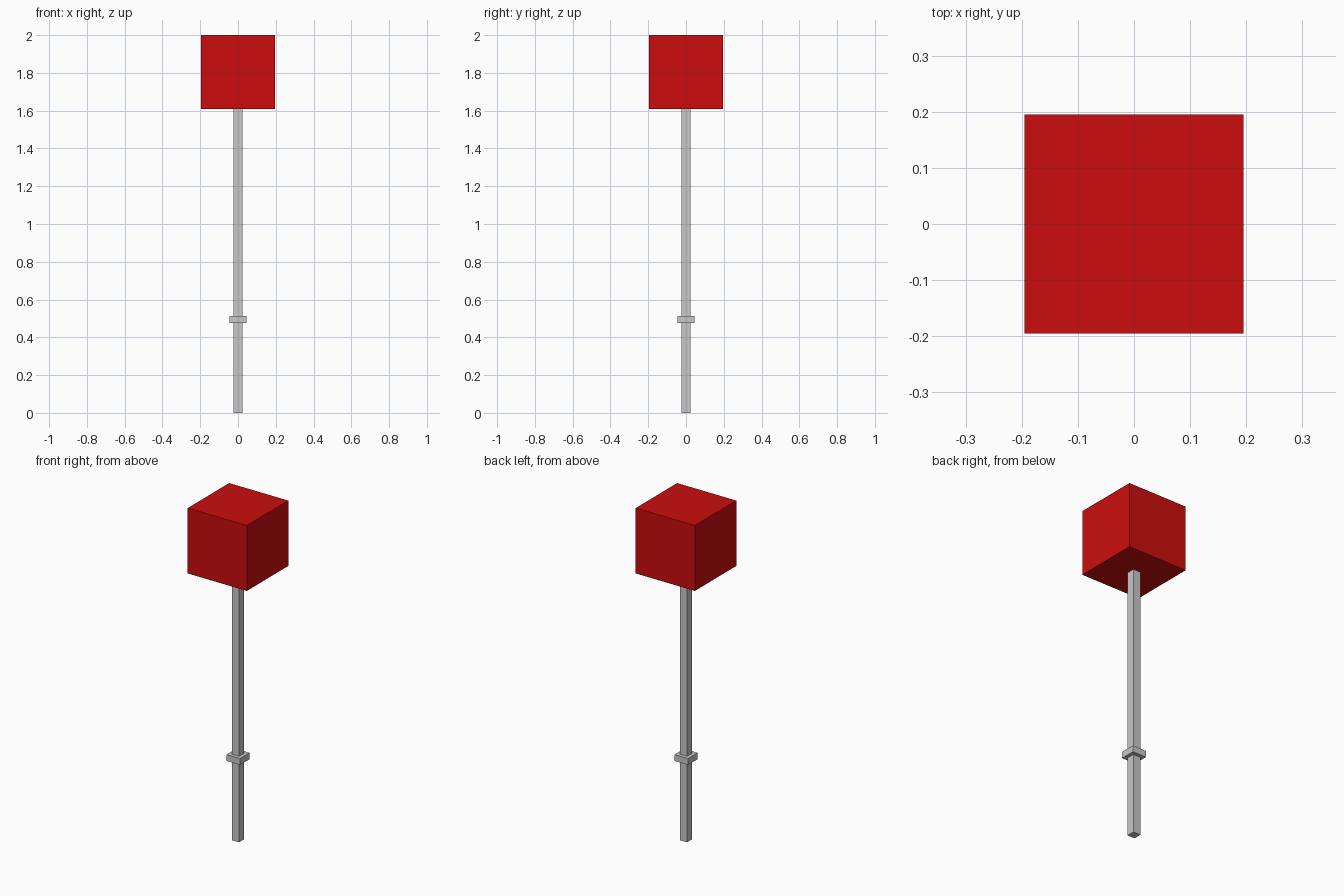
import bpy

cube = bpy.data.objects.get("Cube")
if cube:
    bpy.data.objects.remove(cube, do_unlink=True)


def material(name, rgb):
    mat = bpy.data.materials.new(name)
    mat.use_nodes = True
    color = (*rgb, 1.0)
    mat.diffuse_color = color
    mat.node_tree.nodes["Principled BSDF"].inputs["Base Color"].default_value = color
    return mat


def square_block(name, width, bottom, top, mat):
    """Square block centred on the vertical axis, spanning bottom to top."""
    bpy.ops.mesh.primitive_cube_add(size=1, location=(0, 0, (bottom + top) / 2))
    obj = bpy.context.object
    obj.name = name
    obj.scale = (width, width, top - bottom)
    bpy.ops.object.transform_apply(location=False, rotation=False, scale=True)
    obj.data.materials.append(mat)
    return obj


red = material("red", (0.6, 0.004, 0.004))
grey = material("light grey", (0.58, 0.58, 0.58))

# Head block, long shaft and grip collar
square_block("head", 0.39, 1.61, 2.0, red)
square_block("shaft", 0.048, 0.0, 1.61, grey)
square_block("collar", 0.09, 0.475, 0.513, grey)
